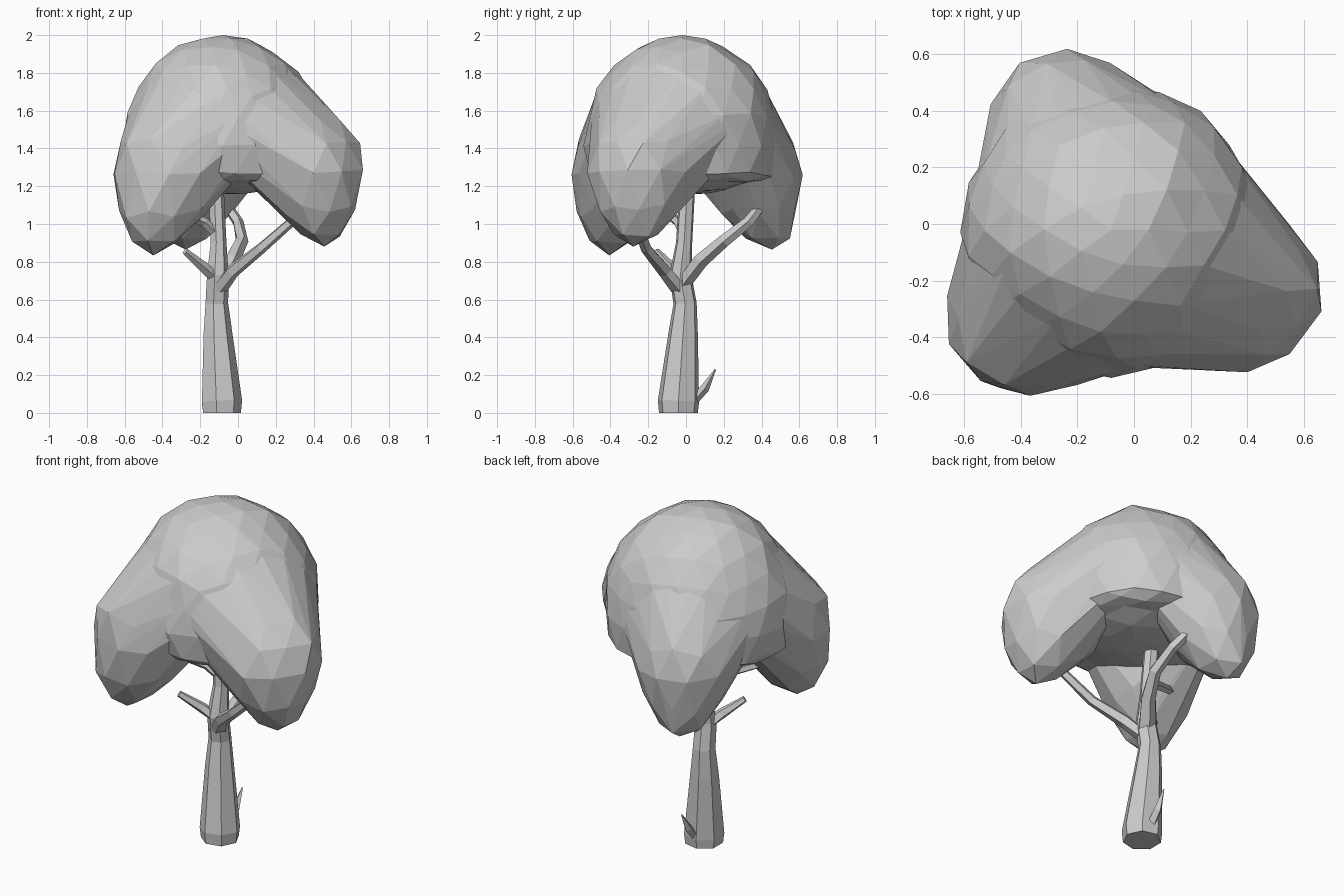
import bpy, bmesh, math, random
from mathutils import Vector

if "Cube" in bpy.data.objects:
    bpy.data.objects.remove(bpy.data.objects["Cube"])

random.seed(4)


def add_object(name, bm):
    bmesh.ops.recalc_face_normals(bm, faces=bm.faces)
    mesh = bpy.data.meshes.new(name)
    bm.to_mesh(mesh)
    bm.free()
    obj = bpy.data.objects.new(name, mesh)
    bpy.context.collection.objects.link(obj)
    return obj


def limb(name, path, sides=6):
    """Faceted tube through (x, y, z, radius) points."""
    bm = bmesh.new()
    pts = [Vector(p[:3]) for p in path]
    rings = []
    for i, p in enumerate(pts):
        d = pts[min(i + 1, len(pts) - 1)] - pts[max(i - 1, 0)]
        q = Vector((0, 0, 1)).rotation_difference(d if i else Vector((0, 0, 1)))
        ring = []
        for k in range(sides):
            a = 2 * math.pi * k / sides
            ring.append(bm.verts.new(p + q @ Vector((math.cos(a), math.sin(a), 0)) * path[i][3]))
        rings.append(ring)
    for a, b in zip(rings, rings[1:]):
        for k in range(sides):
            j = (k + 1) % sides
            bm.faces.new((a[k], a[j], b[j], b[k]))
    bm.faces.new(rings[0][::-1])
    bm.faces.new(rings[-1])
    return add_object(name, bm)


def jitter(amount=0.01):
    return Vector([random.uniform(-amount, amount) for _ in range(3)])


# Main foliage dome with a raised, nearly flat underside
CENTRE = Vector((-0.08, -0.02, 1.42))
bm = bmesh.new()
bmesh.ops.create_icosphere(bm, subdivisions=3, radius=1)
for v in bm.verts:
    u = v.co.copy()
    p = CENTRE + Vector((0.525 * u.x, 0.515 * u.y, 0.58 * u.z))
    p.z = max(p.z, 1.16 + 0.1 * (u.x ** 2 + u.y ** 2))
    v.co = p + (jitter() if u.z < 0.9 else Vector())
dome_points = [v.co.copy() for v in bm.verts]
canopy = add_object("canopy", bm)


def lobe(name, centre, radii, tip):
    """Hanging clump: an egg pulled down to a tip, draped from the near side of the dome."""
    bm = bmesh.new()
    bmesh.ops.create_icosphere(bm, subdivisions=2, radius=1.03)
    c, t = Vector(centre), Vector(tip)
    for v in bm.verts:
        u = v.co.copy()
        down = max(0, -u.z)
        taper = 1 - 0.2 * down
        p = Vector((u.x * radii[0] * taper, u.y * radii[1] * taper, u.z * radii[2]))
        if down:
            p.z = -down * (c.z - t.z)
            p += Vector((t.x - c.x, t.y - c.y, 0)) * down ** 1.5
        v.co = c + p + jitter()
    side = (c - CENTRE).to_2d().normalized()
    for p in dome_points:
        d = p - CENTRE
        if p.z > 1.46 and d.to_2d().dot(side) > -0.08:
            bm.verts.new(CENTRE + d * 0.985)
    hull = bmesh.ops.convex_hull(bm, input=bm.verts[:])
    junk = {g for g in hull["geom_interior"] + hull["geom_unused"]
            if isinstance(g, bmesh.types.BMVert)}
    bmesh.ops.delete(bm, geom=list(junk), context='VERTS')
    # drop old egg faces that are not part of the hull
    keep = {g for g in hull["geom"] if isinstance(g, bmesh.types.BMFace) and g.is_valid}
    pts = [v.co.copy() for f in keep for v in f.verts]
    bm.free()
    clean = bmesh.new()
    for p in pts:
        clean.verts.new(p)
    bmesh.ops.remove_doubles(clean, verts=clean.verts[:], dist=0.001)
    bmesh.ops.convex_hull(clean, input=clean.verts[:])
    return add_object(name, clean)


# Three hanging lobes merged into the dome
lobes = [
    lobe("front_left_lobe", (-0.37, -0.34, 1.27), (0.29, 0.265, 0.32), (-0.45, -0.41, 0.85)),
    lobe("right_lobe", (0.39, -0.23, 1.28), (0.27, 0.275, 0.30), (0.46, -0.28, 0.89)),
    lobe("back_lobe", (-0.24, 0.34, 1.26), (0.27, 0.265, 0.30), (-0.27, 0.45, 0.88)),
]
bpy.context.view_layer.objects.active = canopy
for part in lobes:
    mod = canopy.modifiers.new("merge", 'BOOLEAN')
    mod.operation = 'UNION'
    mod.solver = 'EXACT'
    mod.object = part
    bpy.ops.object.modifier_apply(modifier=mod.name)
    bpy.data.objects.remove(part)

# Trunk, flared at the foot and running up into the foliage
limb("trunk", [(-0.09, -0.04, 0, 0.105), (-0.09, -0.04, 0.06, 0.112),
               (-0.11, -0.015, 0.42, 0.08), (-0.115, -0.005, 0.58, 0.063),
               (-0.11, -0.03, 0.73, 0.06), (-0.105, -0.01, 0.9, 0.044),
               (-0.12, 0.01, 1.25, 0.042)], 7)

# Branches
limb("right_branch", [(-0.11, -0.03, 0.64, 0.05), (-0.03, -0.11, 0.75, 0.038),
                      (0.12, -0.21, 0.87, 0.03), (0.36, -0.29, 1.08, 0.024)], 5)
limb("back_branch", [(-0.11, -0.03, 0.66, 0.05), (-0.03, 0.08, 0.81, 0.042),
                     (0.02, 0.2, 0.91, 0.035), (0.0, 0.33, 1.01, 0.03),
                     (-0.06, 0.40, 1.10, 0.027)], 5)
limb("short_left_branch", [(-0.11, -0.03, 0.70, 0.045), (-0.18, -0.08, 0.77, 0.03),
                           (-0.28, -0.155, 0.855, 0.018)], 5)
limb("upper_left_branch", [(-0.10, 0, 0.93, 0.035), (-0.18, -0.04, 1.01, 0.026),
                           (-0.40, -0.16, 1.10, 0.022)], 5)

# Small twig at the back of the foot
limb("twig", [(-0.09, 0.03, 0.05, 0.03), (-0.085, 0.10, 0.13, 0.024),
              (-0.08, 0.155, 0.23, 0.004)], 4)
